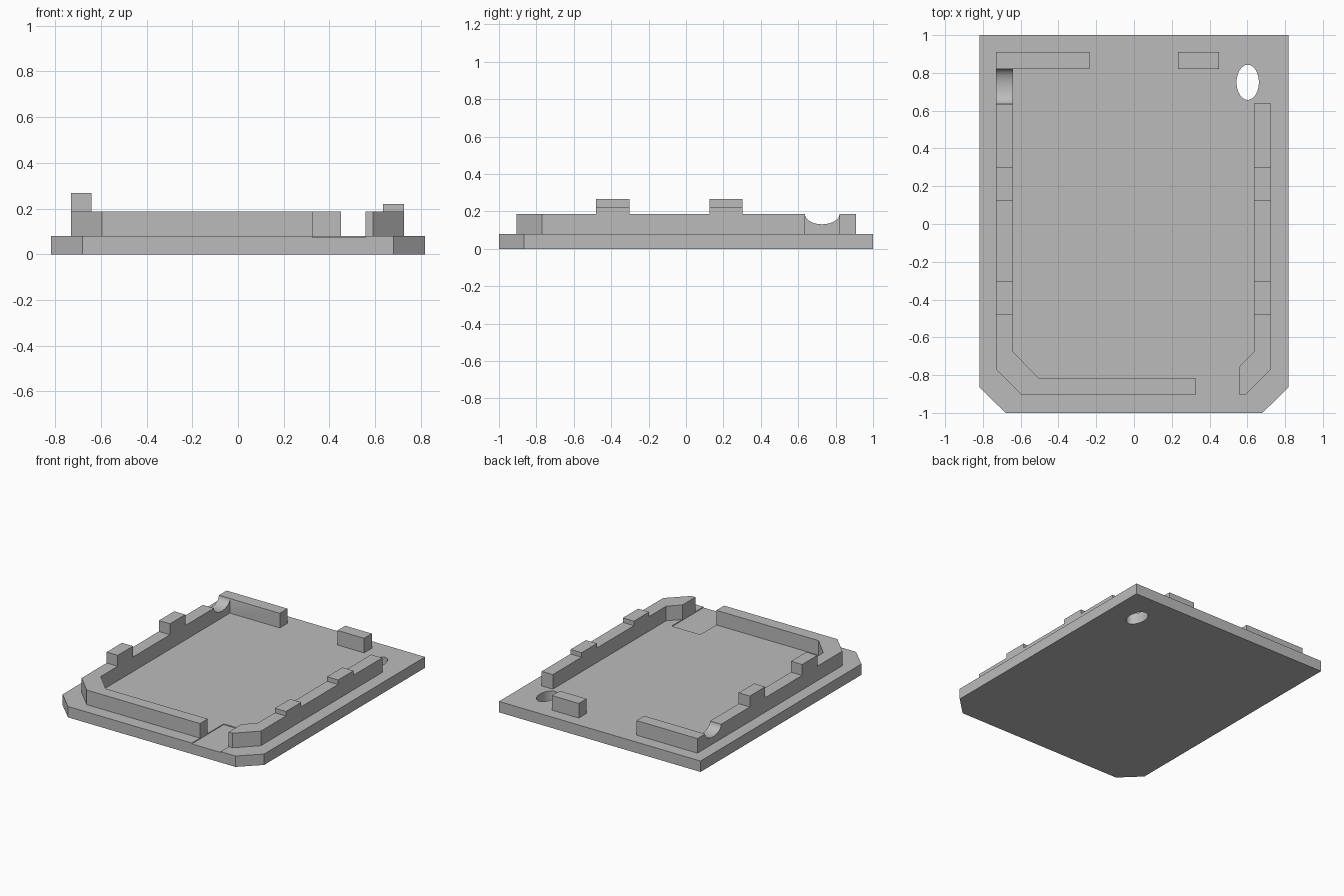
import bpy
import bmesh
from mathutils import Matrix

cube = bpy.data.objects.get("Cube")
if cube:
    bpy.data.objects.remove(cube, do_unlink=True)

PLATE_TOP, WALL_TOP = 0.08, 0.187

grey = bpy.data.materials.new("plain_grey")
grey.use_nodes = True
grey.diffuse_color = (0.5, 0.5, 0.5, 1)
grey.node_tree.nodes["Principled BSDF"].inputs["Base Color"].default_value = (0.5, 0.5, 0.5, 1)


def finish(name, bm):
    bmesh.ops.recalc_face_normals(bm, faces=bm.faces)
    mesh = bpy.data.meshes.new(name)
    bm.to_mesh(mesh)
    bm.free()
    mesh.materials.append(grey)
    obj = bpy.data.objects.new(name, mesh)
    bpy.context.collection.objects.link(obj)
    return obj


def prism(name, outline, z0, z1):
    bm = bmesh.new()
    face = bm.faces.new([bm.verts.new((x, y, z0)) for x, y in outline])
    top = bmesh.ops.extrude_face_region(bm, geom=[face])["geom"]
    verts = [v for v in top if isinstance(v, bmesh.types.BMVert)]
    bmesh.ops.translate(bm, verts=verts, vec=(0, 0, z1 - z0))
    return finish(name, bm)


def box(name, x0, x1, y0, y1, z0, z1):
    return prism(name, [(x0, y0), (x1, y0), (x1, y1), (x0, y1)], z0, z1)


def rod(name, centre, scale, axis_turn):
    # elliptical cylinder: turned first, then stretched
    bm = bmesh.new()
    bmesh.ops.create_cone(bm, cap_ends=True, segments=64, radius1=1, radius2=1, depth=2)
    bm.transform(Matrix.Translation(centre) @ Matrix.Diagonal((*scale, 1))
                 @ Matrix.Rotation(axis_turn, 4, "Y"))
    return finish(name, bm)


def cut(target, cutter):
    mod = target.modifiers.new("cut", "BOOLEAN")
    mod.operation = "DIFFERENCE"
    mod.solver = "EXACT"
    mod.object = cutter
    activate(target)
    bpy.ops.object.modifier_apply(modifier=mod.name)
    bpy.data.objects.remove(cutter, do_unlink=True)


def activate(obj):
    bpy.ops.object.select_all(action="DESELECT")
    bpy.context.view_layer.objects.active = obj
    obj.select_set(True)


# Base plate with clipped front corners, a cord hole and a shallow recess
plate = prism("base_plate", [(-0.818, 1), (-0.818, -0.865), (-0.68, -1),
                             (0.68, -1), (0.818, -0.865), (0.818, 1)], 0, PLATE_TOP)
cut(plate, rod("hole_cutter", (0.602, 0.75, 0.04), (0.059, 0.093, 0.2), 0))
cut(plate, box("recess_cutter", 0.325, 0.558, -1.1, -0.63, PLATE_TOP - 0.006, 0.2))

# Right wall wraps round the back and front, with a rounded notch near the back
right_wall = prism("right_wall", [
    (-0.235, 0.91), (-0.73, 0.91), (-0.73, -0.77), (-0.595, -0.905), (0.325, -0.905),
    (0.325, -0.815), (-0.505, -0.815), (-0.64, -0.677), (-0.64, 0.82), (-0.235, 0.82)],
    PLATE_TOP, WALL_TOP)
cut(right_wall, rod("notch_cutter", (-0.685, 0.728, WALL_TOP), (0.07, 0.093, 0.056), 1.570796))

# Left wall with a short hooked front end
left_wall = prism("left_wall", [
    (0.725, 0.637), (0.725, -0.77), (0.59, -0.905), (0.558, -0.905),
    (0.558, -0.755), (0.635, -0.677), (0.635, 0.637)], PLATE_TOP, WALL_TOP)

# Short block at the back
box("back_block", 0.233, 0.45, 0.82, 0.91, PLATE_TOP, WALL_TOP)

# Raised tabs: tall on the right wall, low on the left wall
for place, y0, y1 in (("front", -0.48, -0.303), ("back", 0.125, 0.303)):
    box(f"right_{place}_tab", -0.73, -0.64, y0, y1, WALL_TOP, 0.267)
    box(f"left_{place}_tab", 0.635, 0.725, y0, y1, WALL_TOP, 0.22)

# Smooth the round cuts only
for obj in (plate, right_wall):
    activate(obj)
    bpy.ops.object.shade_smooth_by_angle(angle=0.5)
